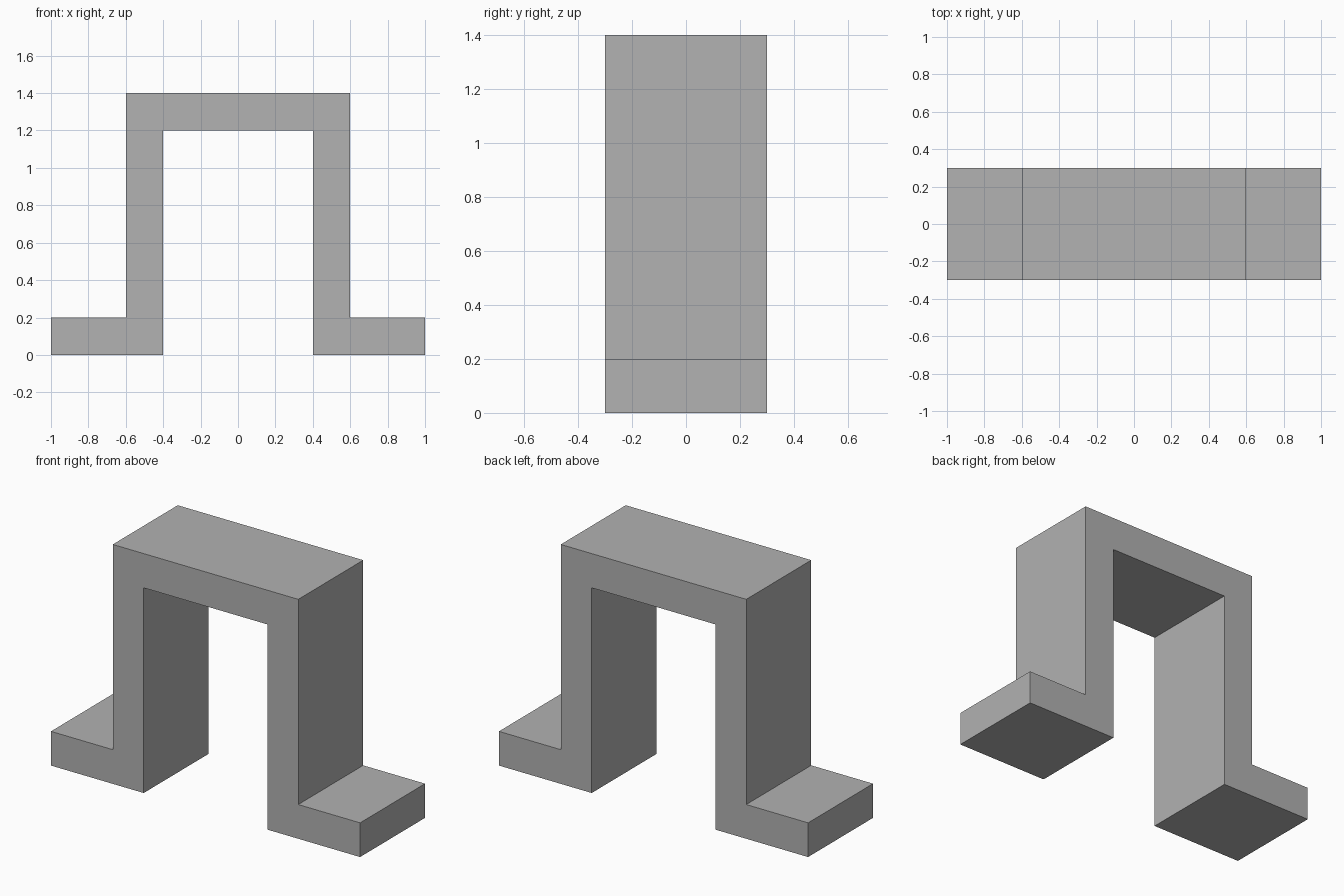
import bpy
import bmesh
from mathutils import Vector

default = bpy.data.objects.get("Cube")
if default:
    bpy.data.objects.remove(default, do_unlink=True)

# Overall sizes
DEPTH = 0.6
HEIGHT = 1.4
THICK = 0.2
FOOT_END = 1.0
LEG_OUT = 0.6
LEG_IN = LEG_OUT - THICK

# Plain grey material
grey = bpy.data.materials.new("plain_grey")
grey.use_nodes = True
colour = (0.445, 0.445, 0.445, 1.0)
grey.diffuse_color = colour
grey.node_tree.nodes["Principled BSDF"].inputs["Base Color"].default_value = colour

# Half outline of the bracket, from inner top down the leg, round the foot and up
half = [(LEG_IN, HEIGHT - THICK), (LEG_IN, 0), (FOOT_END, 0),
        (FOOT_END, THICK), (LEG_OUT, THICK), (LEG_OUT, HEIGHT)]
outline = half + [(-x, z) for x, z in reversed(half)]

# Flanged bracket: the mirrored outline extruded through its depth
bm = bmesh.new()
face = bm.faces.new([bm.verts.new((x, -DEPTH / 2, z)) for x, z in outline])
extruded = bmesh.ops.extrude_face_region(bm, geom=[face], use_keep_orig=True)
moved = [v for v in extruded["geom"] if isinstance(v, bmesh.types.BMVert)]
bmesh.ops.translate(bm, verts=moved, vec=Vector((0, DEPTH, 0)))
bmesh.ops.recalc_face_normals(bm, faces=bm.faces)

mesh = bpy.data.meshes.new("flanged_bracket")
bm.to_mesh(mesh)
bm.free()
mesh.materials.append(grey)
bracket = bpy.data.objects.new("flanged_bracket", mesh)
bpy.context.collection.objects.link(bracket)
